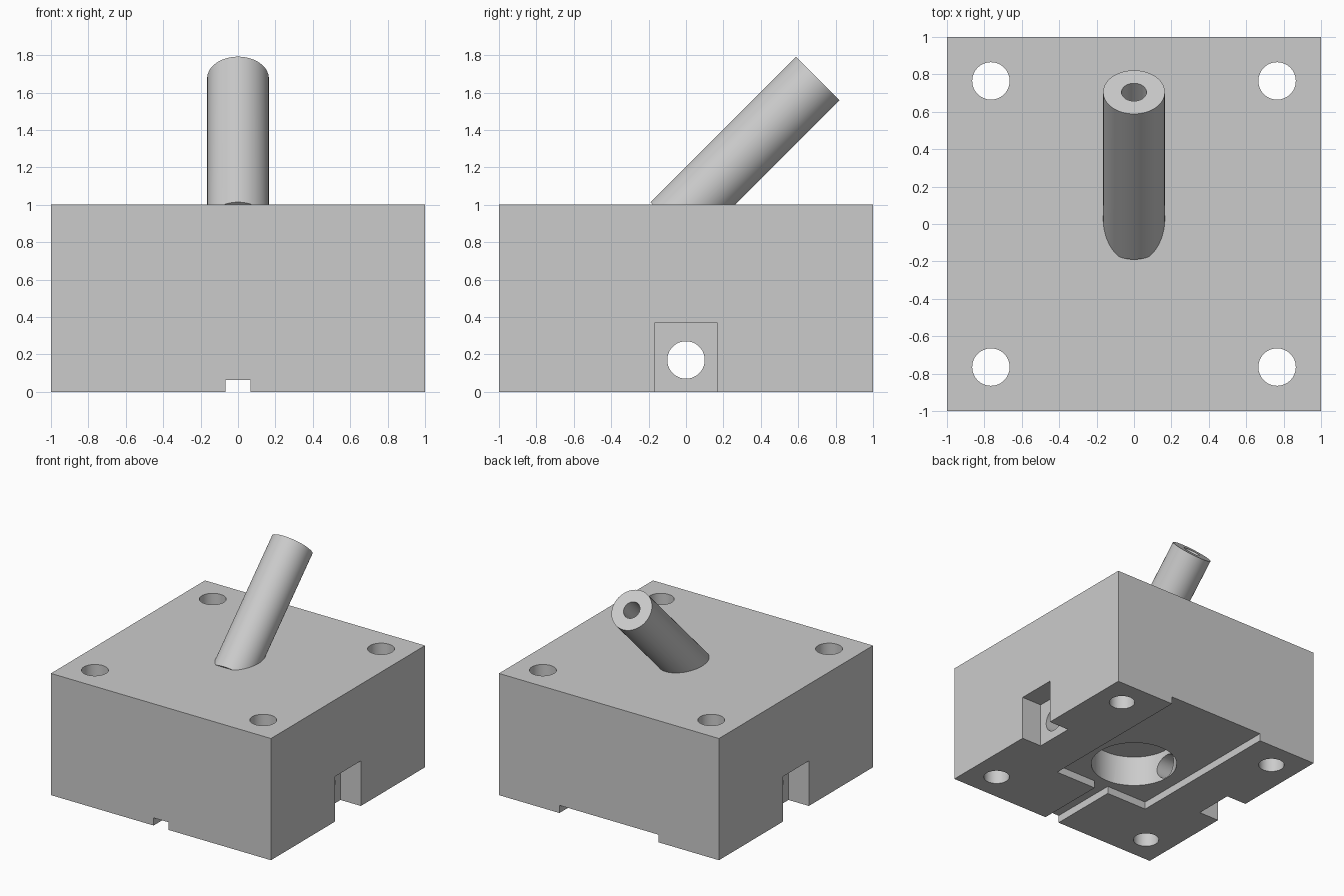
import bpy
import math
from mathutils import Vector

cube = bpy.data.objects.get("Cube")
if cube:
    bpy.data.objects.remove(cube, do_unlink=True)

grey = bpy.data.materials.new("light grey")
grey.use_nodes = True
colour = (0.6, 0.6, 0.6, 1)
grey.diffuse_color = colour
grey.node_tree.nodes["Principled BSDF"].inputs["Base Color"].default_value = colour


def box(name, low, high):
    """Box between two opposite corners."""
    low, high = Vector(low), Vector(high)
    bpy.ops.mesh.primitive_cube_add(size=1, location=(low + high) / 2)
    ob = bpy.context.object
    ob.name = name
    ob.scale = high - low
    bpy.ops.object.transform_apply(location=False, rotation=False, scale=True)
    ob.data.materials.append(grey)
    return ob


def rod(name, start, end, radius):
    """Cylinder between two points."""
    start, end = Vector(start), Vector(end)
    axis = end - start
    bpy.ops.mesh.primitive_cylinder_add(
        vertices=64, radius=radius, depth=axis.length, location=(start + end) / 2,
        rotation=axis.to_track_quat("Z", "Y").to_euler())
    ob = bpy.context.object
    ob.name = name
    ob.data.materials.append(grey)
    return ob


def combine(target, tool, operation):
    """Apply a boolean and discard the tool."""
    tool.hide_render = True
    mod = target.modifiers.new(tool.name, "BOOLEAN")
    mod.operation = operation
    mod.solver = "EXACT"
    mod.object = tool
    bpy.ops.object.select_all(action="DESELECT")
    bpy.context.view_layer.objects.active = target
    target.select_set(True)
    bpy.ops.object.modifier_apply(modifier=mod.name)
    bpy.data.objects.remove(tool, do_unlink=True)


# Block with the slanted tube joined on
block = box("block_with_tube", (-1, -1, 0), (1, 1, 1))
tip = Vector((0, 0.705, 1.675))
slant = Vector((0, 1, 1)).normalized()
combine(block, rod("tube", tip - slant * 1.1, tip, 0.165), "UNION")

# Bore along the tube
cutters = [rod("tube_bore", tip - slant, tip + slant * 0.1, 0.067)]

# Corner bolt holes and side notches
for sx in (-1, 1):
    for sy in (-1, 1):
        x, y = sx * 0.765, sy * 0.765
        cutters.append(rod("bolt_hole", (x, y, -0.1), (x, y, 1.1), 0.1))
    inner, outer = sorted((sx * 0.815, sx * 1.1))
    cutters.append(box("side_notch", (inner, -0.167, -0.1), (outer, 0.167, 0.37)))

# Cross bore, underside pocket, front slot and round chamber
cutters.append(rod("cross_bore", (-1.1, 0, 0.17), (1.1, 0, 0.17), 0.1))
cutters.append(box("underside_pocket", (-0.45, -0.4, -0.1), (0.45, 1.1, 0.063)))
cutters.append(box("front_slot", (-0.067, -1.1, -0.1), (0.067, -0.3, 0.063)))
cutters.append(rod("round_chamber", (0, 0, -0.1), (0, 0, 0.32), 0.335))

for cutter in cutters:
    combine(block, cutter, "DIFFERENCE")

bpy.ops.object.shade_smooth_by_angle(angle=math.radians(30))
